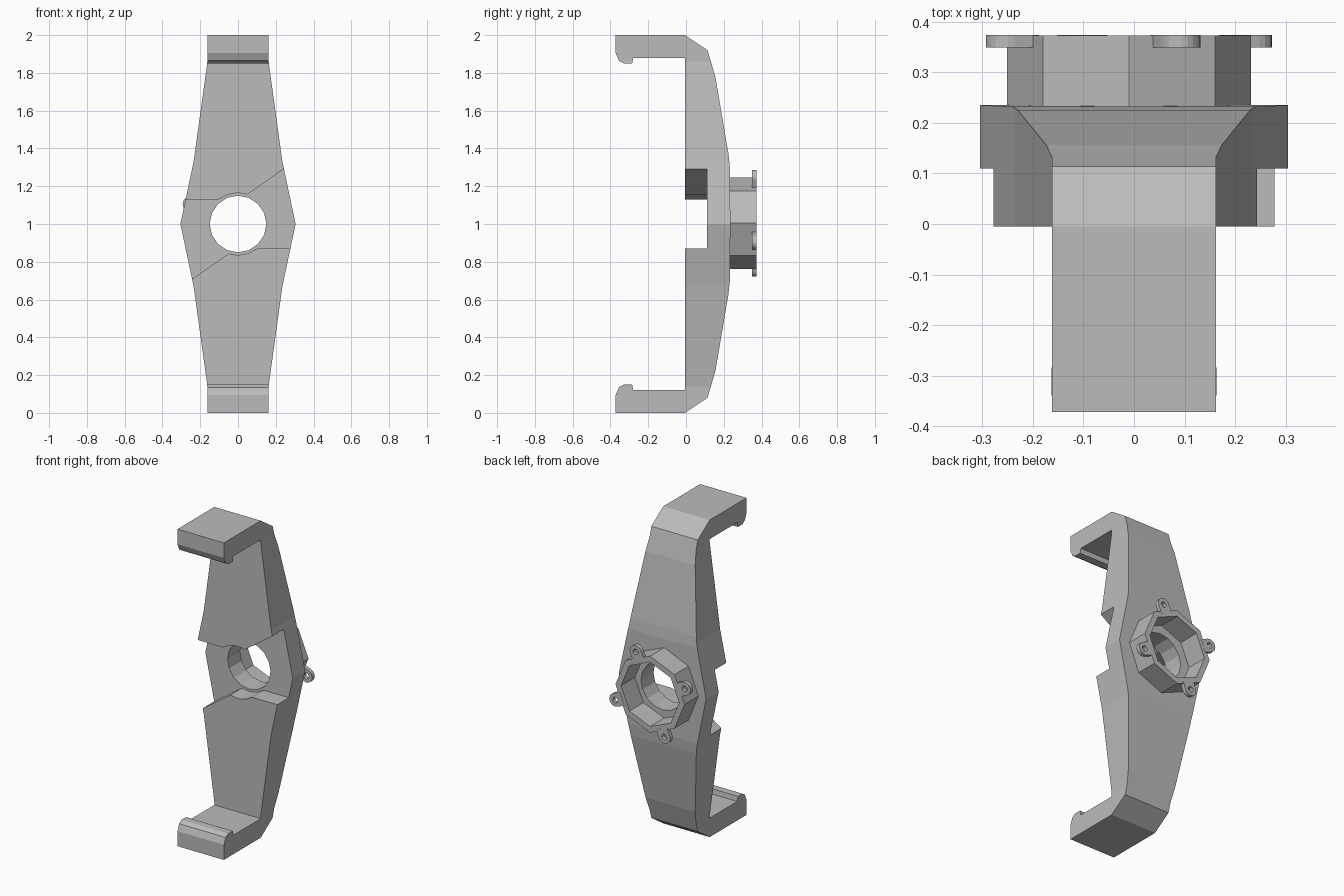
import bpy, bmesh
from math import cos, sin, radians

if "Cube" in bpy.data.objects:
    bpy.data.objects.remove(bpy.data.objects["Cube"], do_unlink=True)

grey = bpy.data.materials.new("mid_grey")
grey.use_nodes = True
colour = (0.5, 0.5, 0.5, 1)
grey.diffuse_color = colour
grey.node_tree.nodes["Principled BSDF"].inputs["Base Color"].default_value = colour


def prism(name, points, axis, low, high):
    """Extrude a closed outline: (y, z) along x, or (x, z) along y."""
    def place(p, t):
        return (t, p[0], p[1]) if axis == "x" else (p[0], t, p[1])
    bm = bmesh.new()
    face = bm.faces.new([bm.verts.new(place(p, low)) for p in points])
    grown = bmesh.ops.extrude_face_region(bm, geom=[face])["geom"]
    for v in grown:
        if isinstance(v, bmesh.types.BMVert):
            v.co["xyz".index(axis)] = high
    bmesh.ops.recalc_face_normals(bm, faces=bm.faces)
    mesh = bpy.data.meshes.new(name)
    bm.to_mesh(mesh)
    bm.free()
    mesh.materials.append(grey)
    ob = bpy.data.objects.new(name, mesh)
    bpy.context.collection.objects.link(ob)
    return ob


def combine(ob, cutter, operation="DIFFERENCE"):
    """Apply a boolean and throw the cutter away."""
    mod = ob.modifiers.new("cut", "BOOLEAN")
    mod.operation, mod.solver, mod.object = operation, "EXACT", cutter
    bpy.context.view_layer.objects.active = ob
    bpy.ops.object.modifier_apply(modifier=mod.name)
    bpy.data.objects.remove(cutter, do_unlink=True)


def arc(cx, cz, r, start, end, steps):
    angles = [radians(start + (end - start) * i / steps) for i in range(steps + 1)]
    return [(cx + r * cos(a), cz + r * sin(a)) for a in angles]


def circle(cx, cz, r, sides, start=0):
    return arc(cx, cz, r, start, start + 360, sides)[:-1]


# Bracket: side profile with hooked ends, mirrored about mid height
upper_back = [(0.232, 1.3), (0.225, 1.37), (0.156, 1.777), (0.114, 1.92), (-0.005, 2)]
upper_hook = [(-0.372, 2), (-0.372, 1.905), (-0.355, 1.865), (-0.33, 1.85),
              (-0.285, 1.85), (-0.28, 1.88), (-0.005, 1.88)]
half = [(0.235, 1)] + upper_back + upper_hook
bracket = prism("bracket", half + [(y, 2 - z) for y, z in half[:0:-1]], "x", -0.5, 0.5)

# Front outline trims the width: widest at the middle, narrow at the hooks
side = [(0.235, 0.67), (0.305, 1), (0.235, 1.33), (0.162, 1.86), (0.162, 2.1)]
side = [(0.162, -0.1), (0.162, 0.14)] + side
outline = prism("outline", side + [(-x, z) for x, z in reversed(side)], "y", -1, 1)
combine(bracket, outline, "INTERSECT")

# Front slot, the same when turned half way round
edge = [(-0.5, 1.13)] + arc(0, 1, 0.165, 128, 72, 3) + [(0.24, 1.29), (0.5, 1.472)]
slot = prism("slot", edge + [(-x, 2 - z) for x, z in edge], "y", -0.1, 0.11)
combine(bracket, slot)

# Central bore
combine(bracket, prism("bore", circle(0, 1, 0.15, 16), "y", -0.1, 0.5))

# Octagonal collar on the back
CX, CZ = -0.01, 1.004
collar = prism("collar", circle(CX, CZ, 0.241, 8), "y", 0.23, 0.373)
combine(collar, prism("collar_bore", circle(CX, CZ, 0.203, 8), "y", 0.1, 0.5))

# Four rounded screw tabs around the collar
for i, name in enumerate(("top", "right", "bottom", "left")):
    a = 67.5 + 90 * i
    ux, uz = cos(radians(a)), sin(radians(a))
    hx, hz = CX + 0.262 * ux, CZ + 0.262 * uz
    base = [(CX + 0.21 * ux - s * 0.041 * uz, CZ + 0.21 * uz + s * 0.041 * ux) for s in (1, -1)]
    tab = prism(name + "_tab", base + arc(hx, hz, 0.041, a - 90, a + 90, 10), "y", 0.349, 0.374)
    combine(tab, prism("screw_hole", circle(hx, hz, 0.018, 12), "y", 0.2, 0.5))
